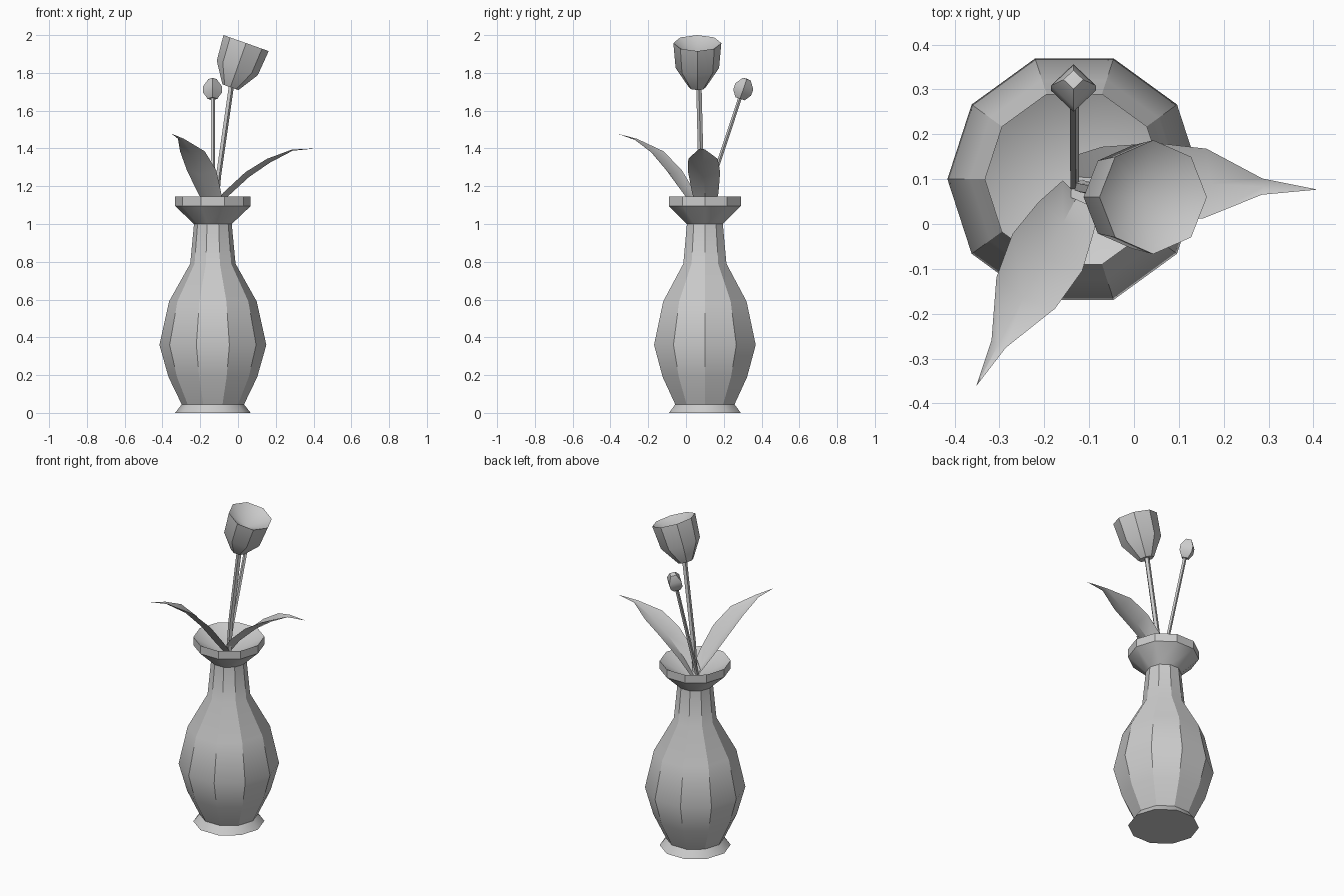
import bpy, math
from mathutils import Vector, Matrix

if "Cube" in bpy.data.objects:
    bpy.data.objects.remove(bpy.data.objects["Cube"])


def make(name, verts, faces, smooth=30):
    me = bpy.data.meshes.new(name)
    me.from_pydata([tuple(v) for v in verts], [], faces)
    me.update()
    ob = bpy.data.objects.new(name, me)
    bpy.context.collection.objects.link(ob)
    if smooth:
        bpy.ops.object.select_all(action='DESELECT')
        ob.select_set(True)
        bpy.context.view_layer.objects.active = ob
        bpy.ops.object.shade_smooth_by_angle(angle=math.radians(smooth))
    return ob


def lathe(name, profile, sides, matrix, smooth=30):
    """Revolve (radius, height) pairs; both ends close on an axis point."""
    first, rings, last = profile[0], profile[1:-1], profile[-1]
    verts = [Vector((r * math.cos(2 * math.pi * i / sides),
                     r * math.sin(2 * math.pi * i / sides), z))
             for r, z in rings for i in range(sides)]
    faces = [(k * sides + i, k * sides + (i + 1) % sides,
              (k + 1) * sides + (i + 1) % sides, (k + 1) * sides + i)
             for k in range(len(rings) - 1) for i in range(sides)]
    a = len(verts)
    verts += [Vector((0, 0, first[1])), Vector((0, 0, last[1]))]
    top = (len(rings) - 1) * sides
    for i in range(sides):
        j = (i + 1) % sides
        faces += [(a, j, i), (a + 1, top + i, top + j)]
    return make(name, [matrix @ v for v in verts], faces, smooth)


def stem(name, points, radius, sides=5):
    verts = [Vector(p) + radius * Vector((math.cos(2 * math.pi * i / sides),
                                          math.sin(2 * math.pi * i / sides), 0))
             for p in points for i in range(sides)]
    faces = [(k * sides + i, k * sides + (i + 1) % sides,
              (k + 1) * sides + (i + 1) % sides, (k + 1) * sides + i)
             for k in range(len(points) - 1) for i in range(sides)]
    return make(name, verts, faces)


def leaf(name, base, angle, stations):
    """Cupped blade: stations are (distance, height, half width, edge lift)."""
    along = Vector((math.cos(angle), math.sin(angle), 0))
    side = Vector((-along.y, along.x, 0))
    verts, faces = [], []
    for d, z, w, lift in stations:
        c = Vector((base[0], base[1], z)) + along * d
        up = Vector((0, 0, 1)) * lift - along * lift * 0.6
        verts += [c - side * w + up, c, c + side * w + up]
    n = len(stations)
    for k in range(n - 2):
        for s in (0, 1):
            a = 3 * k + s
            faces.append((a, a + 3, a + 4, a + 1))
    # pointed tip
    verts = verts[:3 * (n - 1)] + [verts[3 * (n - 1) + 1]]
    a = 3 * (n - 2)
    faces += [(a, a + 3, a + 1), (a + 1, a + 3, a + 2)]
    return make(name, verts, faces, 40)


# Ten-sided vase with a funnel mouth
lathe("vase", [(0, 0), (0.2, 0), (0.165, 0.045), (0.235, 0.19), (0.283, 0.36),
               (0.232, 0.59), (0.12, 0.79), (0.1, 1.0), (0.2, 1.095),
               (0.2, 1.145), (0, 1.03)], 10, Matrix.Translation((-0.133, 0.1, 0)))

# Open flower, leaning to the right
stem("flower_stem", [(-0.125, 0.085, 1.0), (-0.105, 0.08, 1.25), (-0.035, 0.068, 1.74)], 0.015)
lathe("flower_head", [(0, 0), (0.045, 0), (0.115, 0.108), (0.127, 0.248), (0, 0.17)], 8,
      Matrix.Translation((-0.04, 0.06, 1.724)) @ Matrix.Rotation(math.radians(19.5), 4, 'Y'))

# Closed bud, leaning backwards
stem("bud_stem", [(-0.133, 0.075, 1.03), (-0.134, 0.29, 1.68)], 0.011)
lathe("bud", [(0, 0), (0.026, 0), (0.05, 0.035), (0.05, 0.07), (0.022, 0.11), (0, 0.112)], 4,
      Matrix.Translation((-0.135, 0.286, 1.663)) @ Matrix.Rotation(math.radians(-19), 4, 'X'))

# Two arching leaves
leaf("right_leaf", (-0.13, 0.105), math.radians(-3),
     [(0, 1.05, 0.045, 0.02), (0.07, 1.14, 0.07, 0.025), (0.19, 1.25, 0.085, 0.025),
      (0.3, 1.325, 0.078, 0.02), (0.42, 1.388, 0.018, 0.006), (0.54, 1.4, 0, 0)])
leaf("front_leaf", (-0.125, 0.065), math.radians(-118),
     [(0, 1.05, 0.045, 0.02), (0.07, 1.14, 0.07, 0.025), (0.16, 1.26, 0.088, 0.025),
      (0.26, 1.365, 0.074, 0.02), (0.38, 1.445, 0.018, 0.006), (0.483, 1.478, 0, 0)])
